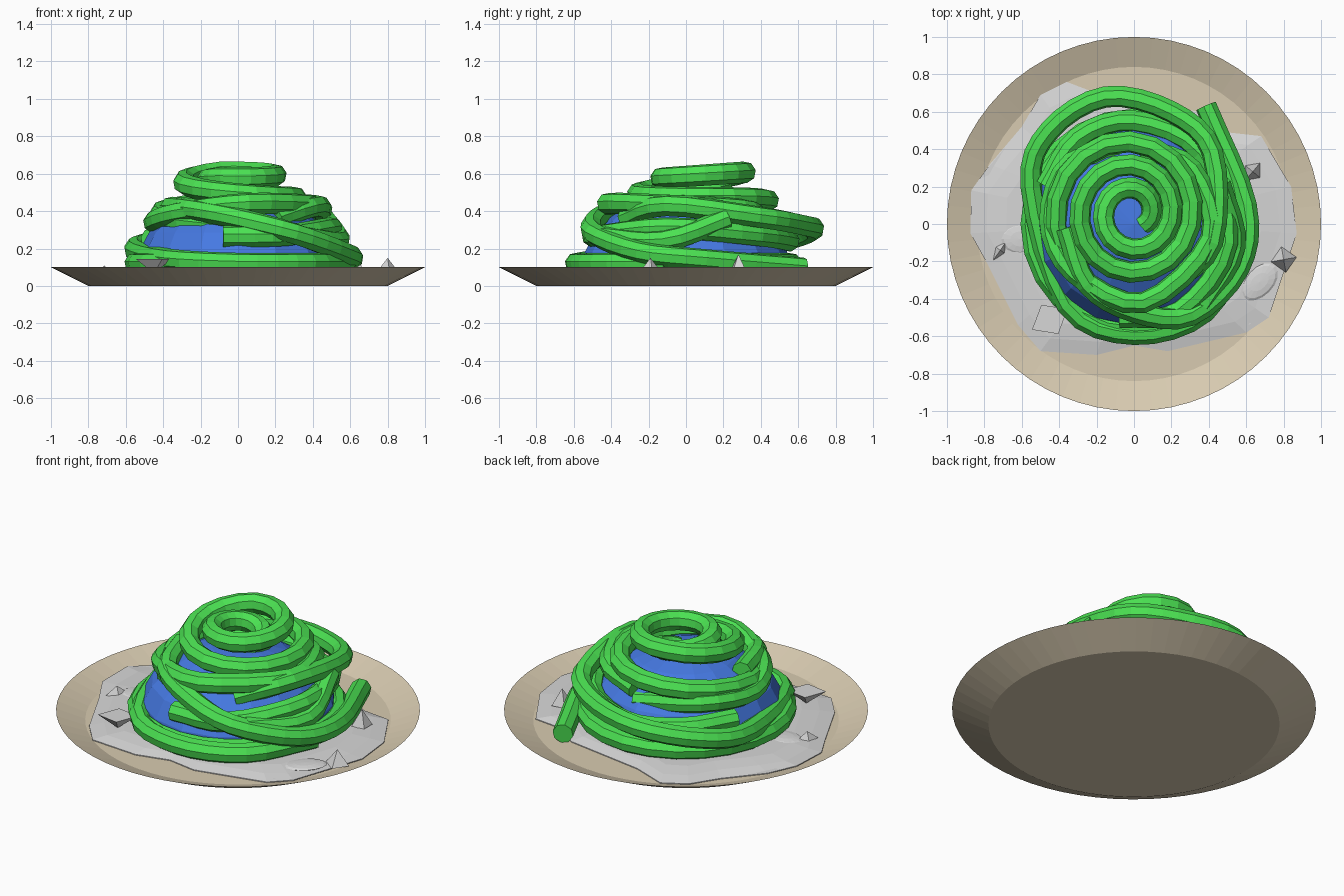
import bpy, bmesh, math
from mathutils import Vector

if "Cube" in bpy.data.objects:
    bpy.data.objects.remove(bpy.data.objects["Cube"])


def material(name, rgb):
    m = bpy.data.materials.new(name)
    m.diffuse_color = (*rgb, 1)
    m.use_nodes = True
    m.node_tree.nodes["Principled BSDF"].inputs["Base Color"].default_value = m.diffuse_color
    return m


BEIGE = material("beige", (0.69, 0.60, 0.44))
GREY = material("grey", (0.68, 0.68, 0.68))
BLUE = material("blue", (0.06, 0.19, 0.76))
GREEN = material("green", (0.07, 0.76, 0.085))


def add(name, bm, mat):
    bmesh.ops.recalc_face_normals(bm, faces=bm.faces)
    me = bpy.data.meshes.new(name)
    bm.to_mesh(me)
    bm.free()
    me.materials.append(mat)
    ob = bpy.data.objects.new(name, me)
    bpy.context.collection.objects.link(ob)
    return ob


def bridge(bm, rings):
    n = len(rings[0])
    for a, b in zip(rings, rings[1:]):
        for i in range(n):
            j = (i + 1) % n
            bm.faces.new((a[i], a[j], b[j], b[i]))
    bm.faces.new(rings[0])
    bm.faces.new(rings[-1])


def catmull(p, steps=4):
    p = [Vector(q) for q in p]
    p = [2 * p[0] - p[1]] + p + [2 * p[-1] - p[-2]]
    out = []
    for a, b, c, d in zip(p, p[1:], p[2:], p[3:]):
        for k in range(steps):
            t = k / steps
            out.append(0.5 * (2 * b + (c - a) * t + (2 * a - 5 * b + 4 * c - d) * t * t
                              + (3 * b - a - 3 * c + d) * t ** 3))
    return out + [p[-2]]


def noodle(name, path, r=0.058, sides=8):
    """Faceted tube along a path."""
    bm = bmesh.new()
    rings = []
    for i, p in enumerate(path):
        t = (path[min(i + 1, len(path) - 1)] - path[max(i - 1, 0)]).normalized()
        u = t.cross(Vector((0, 0, 1))).normalized()
        v = u.cross(t)
        rings.append([bm.verts.new(p + r * (math.cos(a) * u + math.sin(a) * v))
                      for a in (math.tau * k / sides + 0.2 for k in range(sides))])
    bridge(bm, rings)
    return add(name, bm, GREEN)


# plate: thin dish with sloping rim
bm = bmesh.new()
bridge(bm, [[bm.verts.new((r * math.cos(math.tau * k / 64), r * math.sin(math.tau * k / 64), z))
             for k in range(64)] for r, z in ((0.8, 0), (1.0, 0.1), (0.84, 0.04))])
add("plate", bm, BEIGE)

# sauce puddle with irregular outline, its edge lying on the dish
outline = [(-.36, .76), (-.5, .69), (-.6, .52), (-.77, .32), (-.87, .18), (-.875, -.05),
           (-.78, -.22), (-.62, -.54), (-.5, -.68), (-.2, -.7), (0, -.65), (.18, -.68),
           (.6, -.58), (.72, -.5), (.87, -.05), (.84, .2), (.68, .47), (.5, .49),
           (.35, .6), (-.15, .68)]


def dish(x, y):
    return 0.04 + max(0, math.hypot(x, y) - 0.84) * 0.375


bm = bmesh.new()
bridge(bm, [[bm.verts.new((x * s, y * s, dish(x * s, y * s) + h)) for x, y in outline]
            for s, h in ((1, 0.001), (1, 0.006), (0.9, 0.022), (0.78, 0.032))])
add("sauce", bm, GREY)

# mound under the noodles
bm = bmesh.new()
bmesh.ops.create_uvsphere(bm, u_segments=16, v_segments=12, radius=1)
bmesh.ops.bisect_plane(bm, geom=bm.verts[:] + bm.edges[:] + bm.faces[:], dist=1e-4,
                       plane_co=(0, 0, 0), plane_no=(0, 0, 1), clear_inner=True)
for v in bm.verts:
    v.co = (v.co.x * 0.55, v.co.y * 0.56, 0.07 + v.co.z * 0.43)
add("mound", bm, BLUE)

# top spiral: rises out of the middle, then winds outwards and down
spiral = []
for k in range(53):
    t = k / 18
    a = math.tau * (t - 0.14)
    r = 0.08 + 0.118 * t
    y = r * 1.05 * math.sin(a)
    z = min(0.47 + 0.15 * t, 0.59, 0.59 - 0.17 * (t - 1.45))
    spiral.append(Vector((r * math.cos(a) - 0.01 * t, 0.06 + y, z + 0.07 * y)))
noodle("top_spiral", spiral)

# ring of noodle on the sauce
noodle("base_loop", [Vector((.55 * math.cos(a * math.tau / 24), .56 * math.sin(a * math.tau / 24),
                             .12)) for a in range(25)])

# noodles draped through a few points
noodle("front_drape", catmull([(-.36, -.02, .42), (-.25, -.32, .41), (0, -.47, .36),
                               (.3, -.49, .28), (.56, -.24, .18), (.6, .1, .14),
                               (.385, .63, .095)]))
noodle("long_drape", catmull([(.2, -.32, .36), (.42, -.1, .43), (.42, .38, .37), (.2, .6, .33),
                              (-.15, .68, .3), (-.45, .5, .24), (-.55, .2, .19),
                              (-.36, -.43, .14), (0, -.59, .12), (.38, -.47, .12),
                              (.58, -.1, .12)]))
noodle("middle_drape", catmull([(-.08, -.5, .265), (.25, -.46, .27), (.5, -.1, .31),
                                (.36, .38, .27), (0, .55, .24), (-.3, .46, .25),
                                (-.47, .2, .25)]))
noodle("left_drape", catmull([(.05, .4, .3), (-.33, .33, .36), (-.45, .02, .34),
                              (-.32, -.26, .39), (.05, -.42, .44), (.41, -.08, .43),
                              (.31, .29, .41), (.05, .4, .37)]))
noodle("right_drape", catmull([(.36, -.44, .26), (.54, -.12, .24), (.46, .22, .36)]))


# grey lumps: pointed chunks and flat pools on the sauce
def lump(name, loc, size, turn, pool=False):
    bm = bmesh.new()
    if pool:
        bmesh.ops.create_uvsphere(bm, u_segments=16, v_segments=6, radius=1)
    else:
        bmesh.ops.create_cone(bm, cap_ends=True, segments=4, radius1=1, radius2=0, depth=2)
    for v in bm.verts:
        v.co = Vector(a * b for a, b in zip(v.co, size))
    ob = add(name, bm, GREY)
    ob.location = loc
    ob.rotation_euler.z = math.radians(turn)


lump("chunk_right", (0.80, -0.19, 0.105), (0.07, 0.07, 0.045), 10)
lump("chunk_back", (0.635, 0.28, 0.12), (0.06, 0.05, 0.05), 50)
lump("chunk_front", (-0.45, -0.51, 0.105), (0.11, 0.09, -0.038), 30)
lump("chunk_left", (-0.715, -0.14, 0.085), (0.065, 0.03, 0.025), 55)
lump("pool_left", (-0.61, -0.08, 0.067), (0.10, 0.08, 0.014), 0, True)
lump("pool_right", (0.67, -0.31, 0.067), (0.12, 0.075, 0.014), 45, True)
